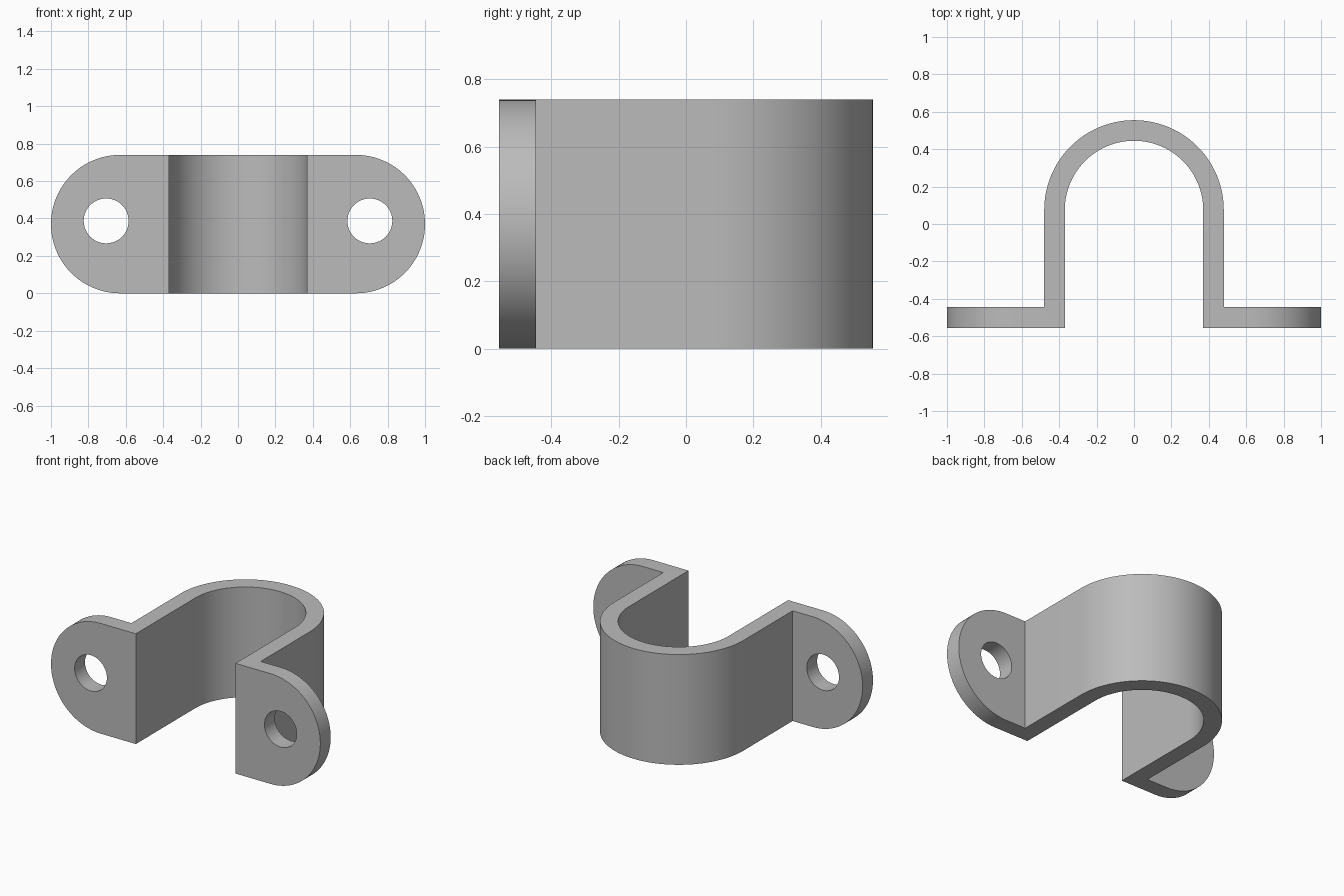
import bpy, bmesh, math
from mathutils import Vector

cube = bpy.data.objects.get("Cube")
if cube:
    bpy.data.objects.remove(cube, do_unlink=True)

HEIGHT, THICK, BACK = 0.74, 0.11, 0.555
OUTER = 0.48
INNER = OUTER - THICK
ARCH_Y = BACK - OUTER
END_R = HEIGHT / 2


def arc(cx, cy, r, start, end, n):
    angles = [math.radians(start + (end - start) * i / n) for i in range(n + 1)]
    return [(cx + r * math.cos(a), cy + r * math.sin(a)) for a in angles]


def prism(name, points, axis, low, high):
    """Extrude a 2D outline along Z (points are x, y) or Y (points are x, z)."""
    bm = bmesh.new()
    place = (lambda p: (p[0], p[1], low)) if axis == "Z" else (lambda p: (p[0], low, p[1]))
    face = bm.faces.new([bm.verts.new(place(p)) for p in points])
    top = bmesh.ops.extrude_face_region(bm, geom=[face])["geom"]
    shift = Vector((0, 0, high - low)) if axis == "Z" else Vector((0, high - low, 0))
    bmesh.ops.translate(bm, verts=[v for v in top if isinstance(v, bmesh.types.BMVert)], vec=shift)
    bmesh.ops.recalc_face_normals(bm, faces=bm.faces)
    mesh = bpy.data.meshes.new(name)
    bm.to_mesh(mesh)
    bm.free()
    obj = bpy.data.objects.new(name, mesh)
    bpy.context.collection.objects.link(obj)
    return obj


def cut(target, cutter, operation):
    mod = target.modifiers.new(cutter.name, "BOOLEAN")
    mod.operation, mod.object, mod.solver = operation, cutter, "EXACT"
    bpy.ops.object.modifier_apply(modifier=mod.name)
    bpy.data.objects.remove(cutter, do_unlink=True)


# Bent strap: flange, arch and flange as one bar section, left over-tall for trimming
foot = -BACK + THICK
section = [(1.1, -BACK), (1.1, foot), (OUTER, foot)]
section += arc(0, ARCH_Y, OUTER, 0, 180, 64)
section += [(-OUTER, foot), (-1.1, foot), (-1.1, -BACK), (-INNER, -BACK)]
section += arc(0, ARCH_Y, INNER, 180, 0, 64)
section += [(INNER, -BACK)]
clamp = prism("pipe_clamp", section, "Z", -0.1, HEIGHT + 0.1)
bpy.context.view_layer.objects.active = clamp
clamp.select_set(True)

# Rounded flange ends
end_x = 1 - END_R
outline = arc(end_x, END_R, END_R, -90, 90, 48) + arc(-end_x, END_R, END_R, 90, 270, 48)
cut(clamp, prism("rounded_outline", outline, "Y", -1, 1), "INTERSECT")

# Screw holes
for side in (-1, 1):
    circle = arc(side * 0.705, 0.387, 0.12, 0, 360, 48)[:-1]
    cut(clamp, prism("screw_hole", circle, "Y", -1, 0), "DIFFERENCE")

# Plain grey metal
grey = bpy.data.materials.new("grey_metal")
grey.use_nodes = True
colour = (0.5, 0.5, 0.5, 1)
grey.diffuse_color = colour
grey.node_tree.nodes["Principled BSDF"].inputs["Base Color"].default_value = colour
clamp.data.materials.clear()
clamp.data.materials.append(grey)
bpy.ops.object.shade_smooth_by_angle(angle=math.radians(30))
